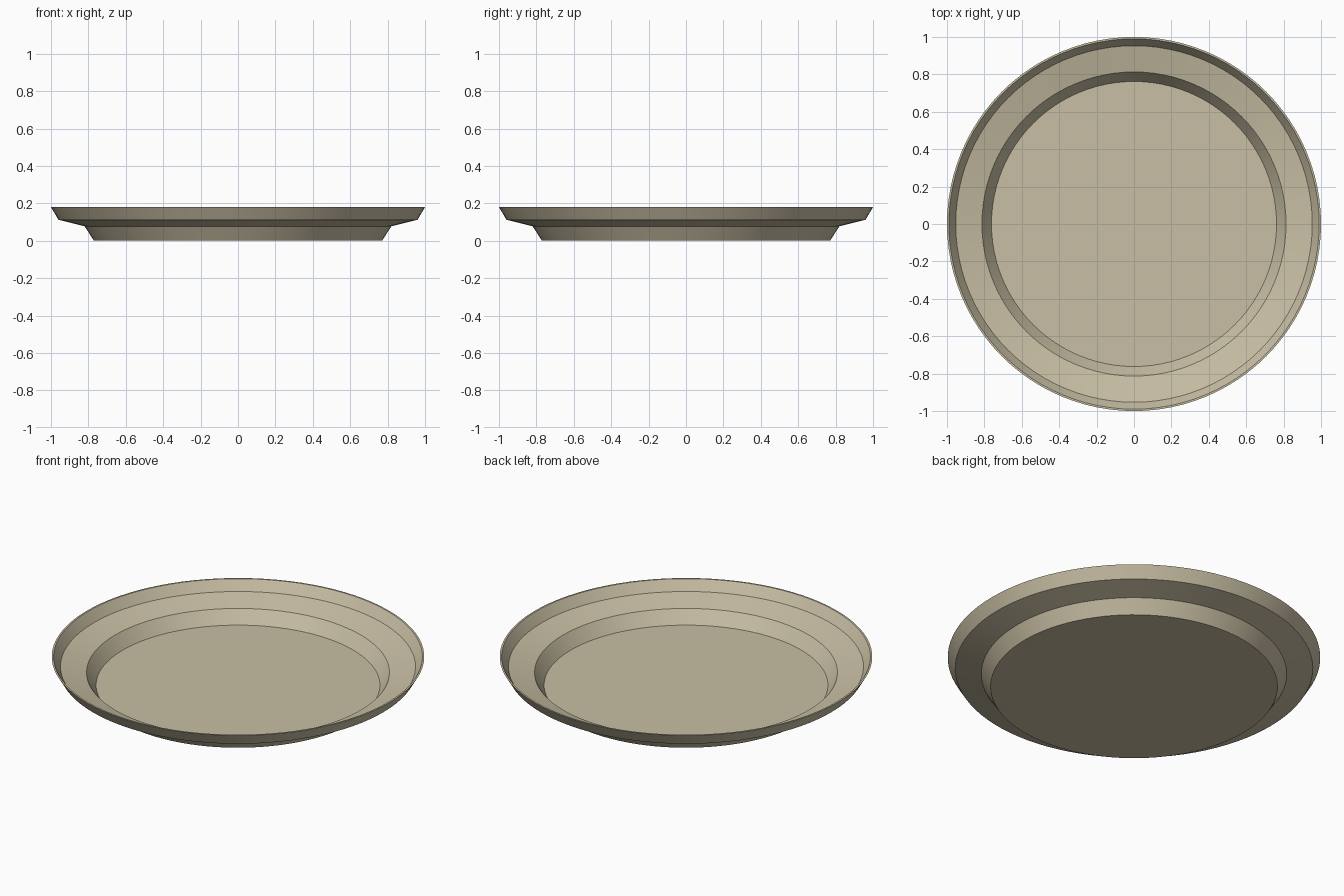
import bpy
import bmesh
import math

cube = bpy.data.objects.get("Cube")
if cube:
    bpy.data.objects.remove(cube, do_unlink=True)

# Warm stoneware colour
COLOUR = (0.58, 0.52, 0.37, 1.0)
glaze = bpy.data.materials.new("warm_beige")
glaze.use_nodes = True
glaze.diffuse_color = COLOUR
glaze.node_tree.nodes["Principled BSDF"].inputs["Base Color"].default_value = COLOUR

# Cross-section (radius, height): underside out to the rim, then back inside
PROFILE = [(0, 0), (0.77, 0), (0.82, 0.077), (0.96, 0.112), (1.0, 0.18),
           (0.99, 0.18), (0.953, 0.122), (0.813, 0.087), (0.762, 0.012), (0, 0.012)]
SIDES = 96

# Spin the cross-section into a closed plate
bm = bmesh.new()
verts = [bm.verts.new((r, 0, z)) for r, z in PROFILE]
edges = [bm.edges.new(pair) for pair in zip(verts, verts[1:])]
bmesh.ops.spin(bm, geom=verts + edges, cent=(0, 0, 0), axis=(0, 0, 1),
               angle=math.tau, steps=SIDES, use_duplicate=False)
bmesh.ops.remove_doubles(bm, verts=bm.verts, dist=0.0005)
bmesh.ops.recalc_face_normals(bm, faces=bm.faces)

mesh = bpy.data.meshes.new("plate")
bm.to_mesh(mesh)
bm.free()
mesh.materials.append(glaze)
plate = bpy.data.objects.new("plate", mesh)
bpy.context.collection.objects.link(plate)

# Smooth around the plate, crisp at the profile corners
bpy.ops.object.select_all(action="DESELECT")
plate.select_set(True)
bpy.context.view_layer.objects.active = plate
bpy.ops.object.shade_smooth_by_angle(angle=math.radians(25))
